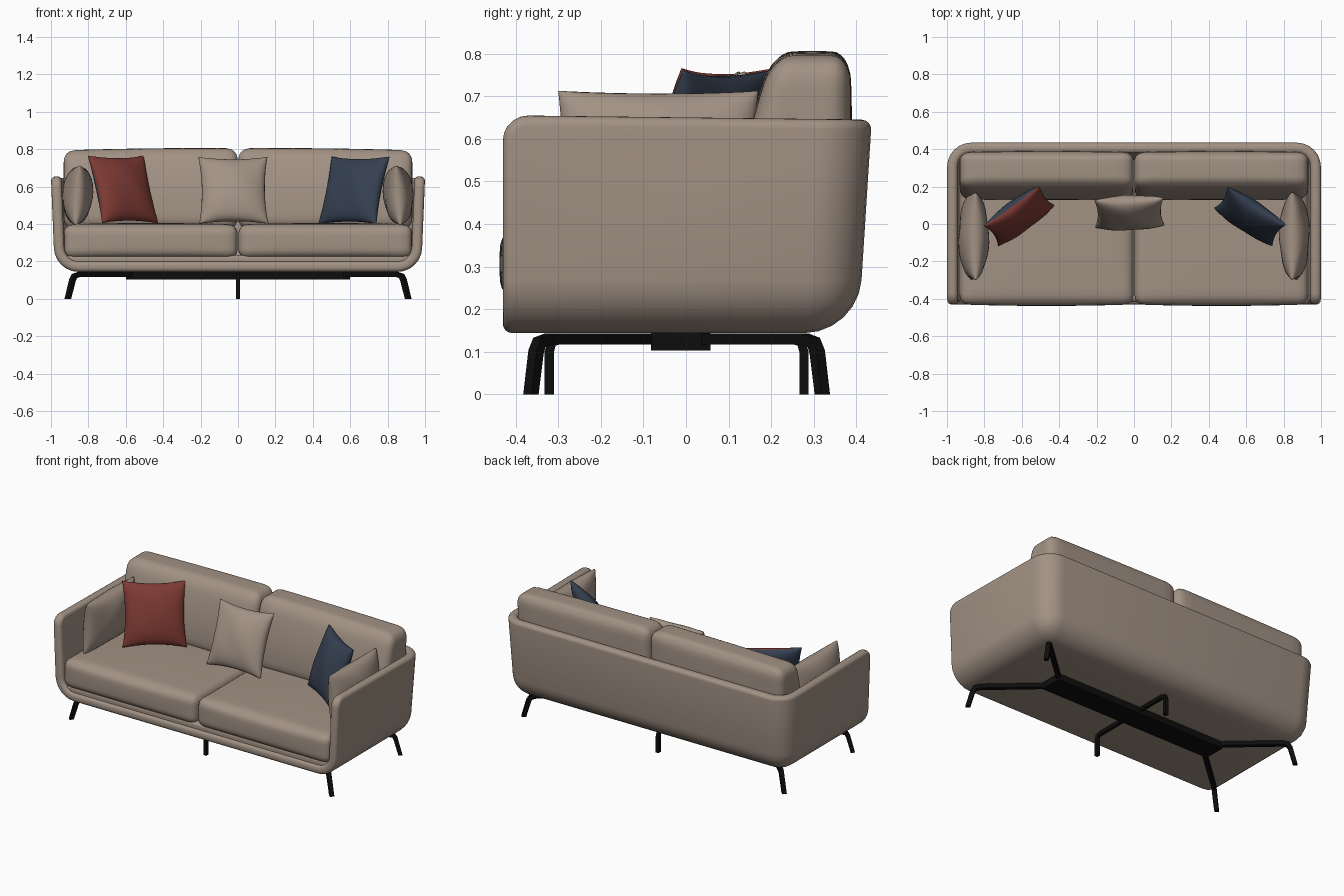
import bpy, bmesh, math
from mathutils import Vector, Matrix

if "Cube" in bpy.data.objects:
    bpy.data.objects.remove(bpy.data.objects["Cube"])


def material(name, rgb):
    m = bpy.data.materials.new(name)
    m.use_nodes = True
    m.diffuse_color = (*rgb, 1)
    bsdf = m.node_tree.nodes["Principled BSDF"]
    bsdf.inputs["Base Color"].default_value = (*rgb, 1)
    bsdf.inputs["Roughness"].default_value = 0.8
    return m


beige = material("beige fabric", (0.36, 0.285, 0.23))
red = material("brick red fabric", (0.21, 0.042, 0.033))
navy = material("navy fabric", (0.035, 0.05, 0.08))
black = material("black metal", (0.004, 0.004, 0.004))


def finish(bm, name, mats, angle=None):
    bmesh.ops.recalc_face_normals(bm, faces=bm.faces)
    mesh = bpy.data.meshes.new(name)
    bm.to_mesh(mesh)
    bm.free()
    for m in mats:
        mesh.materials.append(m)
    ob = bpy.data.objects.new(name, mesh)
    bpy.context.collection.objects.link(ob)
    if angle:
        bpy.ops.object.select_all(action='DESELECT')
        ob.select_set(True)
        bpy.context.view_layer.objects.active = ob
        bpy.ops.object.shade_smooth_by_angle(angle=math.radians(angle))
    return ob


def box(bm, lo, hi):
    lo, hi = Vector(lo), Vector(hi)
    mat = Matrix.Translation((lo + hi) / 2) @ Matrix.Diagonal((*(hi - lo), 1))
    return bmesh.ops.create_cube(bm, size=1, matrix=mat)["verts"]


def soft_box(name, lo, hi, radius, bulge, shape=None):
    """Rounded, slightly domed upholstery block."""
    lo, hi = Vector(lo), Vector(hi)
    mid, half = (lo + hi) / 2, (hi - lo) / 2
    bm = bmesh.new()
    bmesh.ops.create_cube(bm, size=2)
    bmesh.ops.subdivide_edges(bm, edges=bm.edges[:], cuts=17, use_grid_fill=True)
    for v in bm.verts:
        u = Vector([math.sin(c * math.pi / 2) for c in v.co])
        p = Vector([a * b for a, b in zip(u, half)])
        core = Vector([max(-h + radius, min(h - radius, c)) for c, h in zip(p, half)])
        d = p - core
        if d.length > 0:
            p = core + d.normalized() * radius
        fx, fy, fz = [1 - c * c for c in u]
        p += Vector((0, u.y * fx * fz, u.z * fx * fy)) * bulge
        p += mid
        v.co = shape(p) if shape else p
    return finish(bm, name, [beige], 60)


def pillow(name, size, thick, place, yaw, lean, mats, pinch=0.09, n=20):
    """Square cushion with pointed corners, facing -y before it is turned."""
    bm = bmesh.new()
    bmesh.ops.create_grid(bm, x_segments=n, y_segments=n, size=1)
    sides = [bm.faces[:]]
    copy = bmesh.ops.duplicate(bm, geom=bm.faces[:])["geom"]
    back = [g for g in copy if isinstance(g, bmesh.types.BMFace)]
    back_verts = {v for f in back for v in f.verts}
    for f in back:
        f.material_index = len(mats) - 1
    turn = (Matrix.Translation(place) @ Matrix.Rotation(math.radians(yaw), 4, 'Z')
            @ Matrix.Rotation(math.radians(-lean), 4, 'X'))
    for v in bm.verts:
        a, b = math.sin(v.co.x * math.pi / 2), math.sin(v.co.y * math.pi / 2)
        fa, fb = max(0, 1 - a * a), max(0, 1 - b * b)
        depth = thick / 2 * (fa * fb) ** 0.45
        ripple = 1 + 0.05 * math.sin(5 * a + 3 * b)
        x = a * (1 - pinch * fb) * size[0] / 2
        z = b * (1 - pinch * fa) * size[1] / 2
        y = depth * ripple * (1 if v in back_verts else -1)
        v.co = turn @ Vector((x, y, z))
    bmesh.ops.remove_doubles(bm, verts=bm.verts[:], dist=0.0004)
    return finish(bm, name, mats, 70)


# Wrap-around shell: floor, two arms and back as one thickened sheet
bm = bmesh.new()
box(bm, (-0.972, -0.43, 0.172), (0.972, 0.408, 0.655))
for v in bm.verts:
    if v.co.z < 0.3:
        v.co.x *= 0.98
        if v.co.y > 0:
            v.co.y -= 0.03
    elif v.co.y > 0:
        v.co.z -= 0.01
is_front = lambda f: all(v.co.y < -0.42 for v in f.verts)
is_top = lambda f: all(v.co.z > 0.6 for v in f.verts)
bmesh.ops.delete(bm, geom=[f for f in bm.faces if is_front(f) or is_top(f)], context='FACES')
bmesh.ops.bevel(bm, geom=[e for e in bm.edges if not e.is_boundary], affect='EDGES',
                offset=0.1, segments=6, profile=0.5)
tips = [v for v in bm.verts if v.co.y < -0.42 and v.co.z > 0.6]
bmesh.ops.bevel(bm, geom=tips, affect='VERTICES', offset=0.06, segments=5, profile=0.5)
shell = finish(bm, "shell", [beige], 50)
solid = shell.modifiers.new("thickness", 'SOLIDIFY')
solid.thickness, solid.offset = 0.056, 0
rim = shell.modifiers.new("soft rim", 'BEVEL')
rim.width, rim.segments, rim.limit_method = 0.022, 4, 'ANGLE'
rim.angle_limit = math.radians(55)


# Slanted front and drooping outer end of the back cushions
def slant(p):
    t = max(0, (p.z - 0.4) / 0.4)
    front = max(0, (0.385 - p.y) / 0.255)
    p.y += 0.075 * t * t * front
    p.z -= 0.012 * t * abs(p.x)
    return p


# Seat and back cushions, side bolsters
soft_box("seat_base", (-0.92, -0.415, 0.18), (0.92, 0.36, 0.235), 0.02, 0)
for side, sx in (("left", 1), ("right", -1)):
    x0, x1 = sorted((0.002 * sx, 0.932 * sx))
    soft_box(side + "_seat_cushion", (x0, -0.43, 0.215), (x1, 0.37, 0.398), 0.05, 0.008)
    soft_box(side + "_back_cushion", (x0, 0.13, 0.37), (x1, 0.385, 0.805), 0.06, 0.005, slant)
    pillow(side + "_arm_pillow", (0.47, 0.32), 0.16, (0.857 * sx, -0.065, 0.553),
           90 * sx, 4, [beige], 0.04)

# Throw pillows
pillow("red_pillow", (0.37, 0.385), 0.13, (-0.615, 0.045, 0.585), 36, 20, [red, navy])
pillow("navy_pillow", (0.37, 0.385), 0.13, (0.62, 0.04, 0.58), -33, 20, [navy])
pillow("middle_pillow", (0.37, 0.385), 0.14, (-0.025, 0.06, 0.58), 2, 22, [beige])


def bar(bm, path, side, width, height):
    """Rectangular bar swept along a path lying in a vertical plane."""
    pts, side, rings = [Vector(p) for p in path], Vector(side).normalized(), []
    for i, p in enumerate(pts):
        t = (pts[min(i + 1, len(pts) - 1)] - pts[max(i - 1, 0)]).normalized()
        up = t.cross(side).normalized() * height / 2
        s = side * width / 2
        rings.append([bm.verts.new(p + q) for q in (s + up, up - s, -s - up, s - up)])
    for a, b in zip(rings, rings[1:]):
        for k in range(4):
            bm.faces.new((a[k], a[k - 1], b[k - 1], b[k]))
    bm.faces.new(rings[0])
    bm.faces.new(rings[-1])


# Metal base: centre plate, diagonal arms with legs, middle crossbar with legs
yc = -0.022
bm = bmesh.new()
box(bm, (-0.6, yc - 0.06, 0.103), (0.6, yc + 0.08, 0.146))
finish(bm, "base_plate", [black])
for sx, side in ((1, "left"), (-1, "right")):
    for sy, end in ((-1, "front"), (1, "back")):
        bm = bmesh.new()
        path = [(0.56 * sx, yc + 0.04 * sy, 0.13), (0.85 * sx, yc + 0.30 * sy, 0.13),
                (0.875 * sx, yc + 0.322 * sy, 0.122), (0.885 * sx, yc + 0.33 * sy, 0.1),
                (0.91 * sx, yc + 0.342 * sy, 0)]
        bar(bm, path, (-0.26 * sy, 0.29 * sx, 0), 0.026, 0.026)
        for v in bm.verts:
            v.co.z = max(0, v.co.z if v.co.z > 0.02 else 0)
        finish(bm, f"{end}_{side}_leg", [black])
for sy, end in ((-1, "front"), (1, "back")):
    bm = bmesh.new()
    path = [(0, yc, 0.13), (0, yc + 0.27 * sy, 0.13), (0, yc + 0.292 * sy, 0.122),
            (0, yc + 0.299 * sy, 0.1), (0, yc + 0.299 * sy, 0)]
    bar(bm, path, (1, 0, 0), 0.02, 0.022)
    finish(bm, f"{end}_middle_leg", [black])
